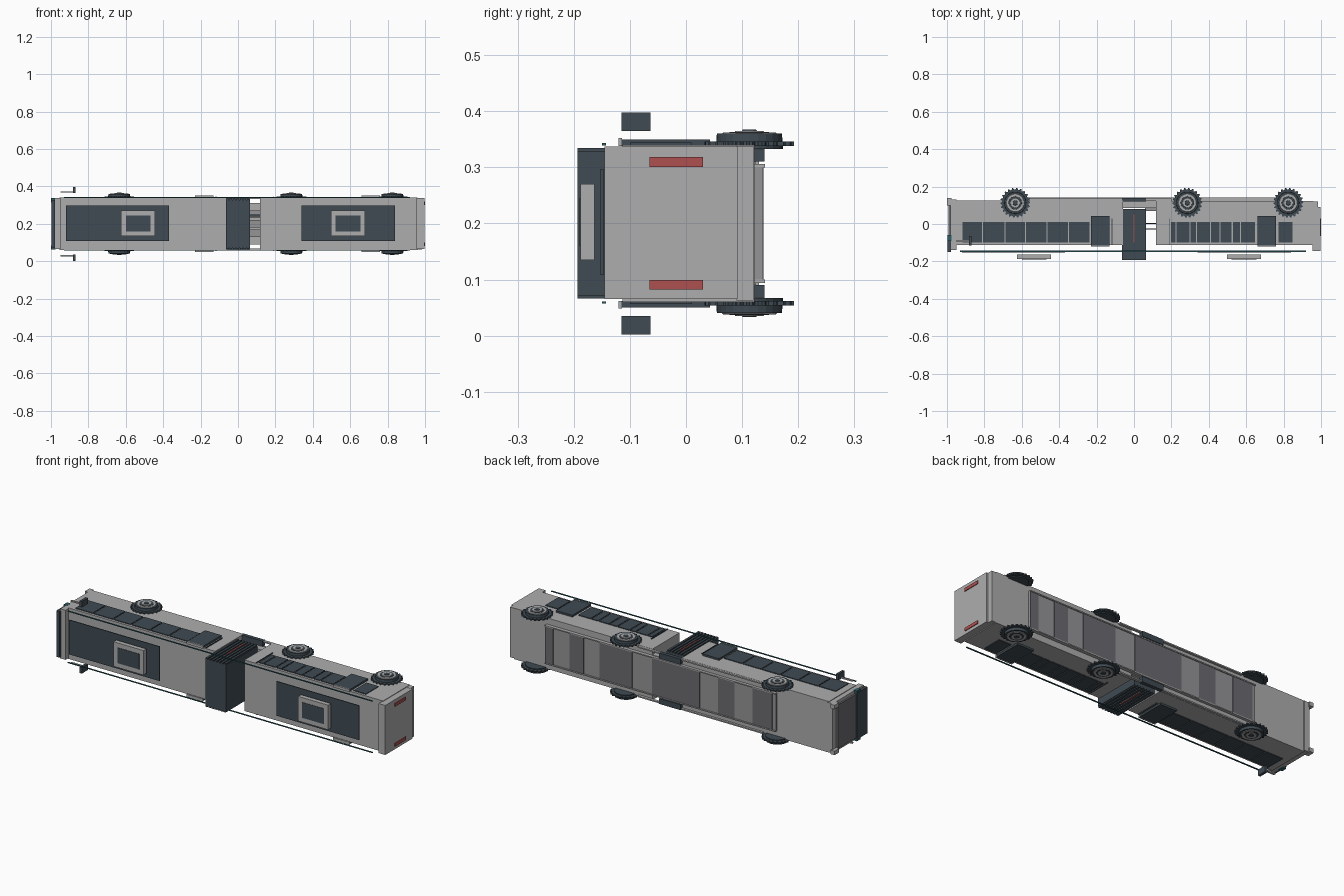
import bpy
import bmesh
from math import cos, sin, pi
from mathutils import Matrix

if "Cube" in bpy.data.objects:
    bpy.data.objects.remove(bpy.data.objects["Cube"])


def material(name, r, g, b):
    m = bpy.data.materials.new(name)
    m.use_nodes = True
    m.diffuse_color = (r, g, b, 1)
    m.node_tree.nodes["Principled BSDF"].inputs["Base Color"].default_value = (r, g, b, 1)
    return m


LIGHT = material("light grey", 0.42, 0.42, 0.43)
MID = material("mid grey", 0.3, 0.3, 0.31)
DARK = material("dark grey", 0.15, 0.145, 0.16)
SLATE = material("slate", 0.05, 0.07, 0.086)
RED = material("red", 0.42, 0.08, 0.08)
TEAL = material("teal", 0.03, 0.11, 0.13)
MIDDLE = 0.2  # height of the vehicle's centre plane


def finish(name, bm, mat):
    mesh = bpy.data.meshes.new(name)
    bm.to_mesh(mesh)
    bm.free()
    mesh.materials.append(mat)
    ob = bpy.data.objects.new(name, mesh)
    bpy.context.collection.objects.link(ob)
    return ob


def box(name, xs, ys, zs, mat):
    bm = bmesh.new()
    size = [b - a for a, b in (xs, ys, zs)]
    centre = [(a + b) / 2 for a, b in (xs, ys, zs)]
    bmesh.ops.create_cube(bm, size=1, matrix=Matrix.Translation(centre) @ Matrix.Diagonal((*size, 1)))
    return finish(name, bm, mat)


def both(name, xs, ys, zs, mat):
    """Box on the upper flank plus its mirror image on the lower flank."""
    box("upper_" + name, xs, ys, zs, mat)
    box("lower_" + name, xs, ys, [2 * MIDDLE - z for z in reversed(zs)], mat)


def disc(name, x, z, r1, r2, depth, mat, side):
    """Tapered disc, its wide face at offset z from the centre plane."""
    bm = bmesh.new()
    move = Matrix.Translation((x, 0.113, MIDDLE)) @ Matrix.Rotation(0 if side > 0 else pi, 4, "X")
    move = move @ Matrix.Translation((0, 0, z + depth / 2))
    bmesh.ops.create_cone(bm, cap_ends=True, segments=24, radius1=r1, radius2=r2, depth=depth, matrix=move)
    finish(name, bm, mat)


def tread(name, x, side):
    """Toothed outer ring of the tyre."""
    bm = bmesh.new()
    teeth, ring = 22, []
    for i in range(teeth * 4):
        a = 2 * pi * i / (teeth * 4)
        r = 0.08 if i % 4 < 2 else 0.071
        ring.append(bm.verts.new((x + r * cos(a), 0.113 + r * sin(a), MIDDLE + side * 0.142 - 0.004)))
    face = bm.faces.new(ring)
    out = bmesh.ops.extrude_face_region(bm, geom=[face])
    verts = [v for v in out["geom"] if isinstance(v, bmesh.types.BMVert)]
    bmesh.ops.translate(bm, verts=verts, vec=(0, 0, 0.008))
    bmesh.ops.recalc_face_normals(bm, faces=bm.faces)
    finish(name, bm, SLATE)


# Two body sections and the chassis joining them
box("front_body", (-0.955, -0.06), (-0.113, 0.125), (0.06, 0.34), LIGHT)
box("rear_body", (0.118, 0.96), (-0.113, 0.122), (0.06, 0.34), LIGHT)
box("joint_floor", (-0.06, 0.12), (0.085, 0.125), (0.09, 0.31), LIGHT)
for z in (0.13, 0.18, 0.23):
    box("joint_block", (0.06, 0.12), (0.07, 0.09), (z, z + 0.04), MID)
for y in (-0.03, 0.0):
    box("joint_pipe", (0.06, 0.12), (y, y + 0.006), (0.24, 0.25), SLATE)
both("skirt", (-0.56, 0.2), (0.122, 0.137), (0.332, 0.339), LIGHT)

# Rear end with lamps
box("rear_cap", (0.955, 0.996), (-0.145, 0.092), (0.065, 0.337), LIGHT)
box("rear_bumper", (0.94, 0.985), (0.09, 0.12), (0.063, 0.338), LIGHT)
both("rear_lamp", (0.994, 1.0), (-0.065, 0.03), (0.301, 0.318), RED)

# Front end with windscreen
box("front_cap", (-0.982, -0.95), (-0.14, 0.13), (0.065, 0.337), LIGHT)
box("windscreen", (-0.998, -0.978), (-0.15, -0.06), (0.073, 0.327), SLATE)
box("front_panel", (-0.992, -0.98), (-0.06, 0.1), (0.08, 0.32), DARK)
both("headlamp", (-0.996, -0.975), (-0.09, -0.06), (0.325, 0.338), TEAL)
both("front_corner", (-1.0, -0.975), (0.1, 0.14), (0.315, 0.337), LIGHT)
both("mirror_arm", (-0.95, -0.878), (-0.095, -0.085), (0.367, 0.374), LIGHT)
both("mirror", (-0.882, -0.868), (-0.115, -0.063), (0.365, 0.398), SLATE)

# Folding joint with ribs
box("bellows", (-0.063, 0.063), (-0.193, 0.08), (0.072, 0.328), SLATE)
for i in range(7):
    x = -0.063 + i * 0.0185
    both("bellows_rib", (x, x + 0.012), (-0.193, 0.08), (0.327, 0.334), SLATE)
both("bellows_seam", (-0.004, 0.004), (-0.1, 0.05), (0.329, 0.336), RED)
both("bellows_sill", (-0.065, 0.065), (0.12, 0.14), (0.31, 0.34), SLATE)

# Roof panels, vents and edge trims
for x0, x1, vent in ((-0.92, -0.37, -0.625), (0.34, 0.84, 0.497)):
    box("roof_panel", (x0, x1), (-0.152, -0.147), (0.108, 0.297), SLATE)
    box("roof_vent", (vent, vent + 0.182), (-0.188, -0.163), (0.135, 0.27), LIGHT)
    box("vent_grille", (vent + 0.025, vent + 0.157), (-0.19, -0.187), (0.16, 0.245), SLATE)
both("roof_trim", (-0.93, 0.92), (-0.15, -0.143), (0.339, 0.343), TEAL)

# Side windows and doors
front_edges = [-0.92, -0.81, -0.69, -0.58, -0.465, -0.35, -0.235]
rear_edges = [0.195, 0.225, 0.3, 0.335, 0.41, 0.46, 0.525, 0.57, 0.65]
for edges in (front_edges, rear_edges, [0.77, 0.85]):
    for a, b in zip(edges, edges[1:]):
        both("window", (a + 0.003, b - 0.003), (-0.1, 0.01), (0.338, 0.344), SLATE)
for x0, x1 in ((-0.23, -0.13), (0.66, 0.76)):
    both("door", (x0, x1), (-0.115, 0.043), (0.338, 0.35), SLATE)
    both("door_rail", (x0, x1), (-0.12, -0.114), (0.338, 0.352), LIGHT)
for x in (-0.12, 0.187):
    both("door_post", (x, x + 0.004), (-0.11, 0.03), (0.338, 0.345), SLATE)

# Underside plates
box("under_plate", (-0.64, 0.76), (0.12, 0.135), (0.1, 0.3), MID)
dark_strips = ((0.71, 0.76), (0.525, 0.61), (0.23, 0.43), (-0.18, 0.11), (-0.39, -0.29), (-0.62, -0.5))
for strip in dark_strips:
    box("under_strip", strip, (0.132, 0.138), (0.1, 0.3), DARK)
both("under_rail", (-0.64, 0.76), (0.12, 0.141), (0.3, 0.306), LIGHT)

# Wheels
for x in (-0.635, 0.285, 0.825):
    for side, label in ((1, "upper"), (-1, "lower")):
        tread(label + "_tread", x, side)
        disc(label + "_tyre", x, 0.133, 0.06, 0.058, 0.027, SLATE, side)
        disc(label + "_rim", x, 0.159, 0.05, 0.047, 0.003, LIGHT, side)
        disc(label + "_rim_gap", x, 0.161, 0.036, 0.035, 0.002, SLATE, side)
        disc(label + "_hub", x, 0.162, 0.027, 0.025, 0.003, LIGHT, side)
        disc(label + "_hub_cap", x, 0.164, 0.014, 0.012, 0.003, SLATE, side)
